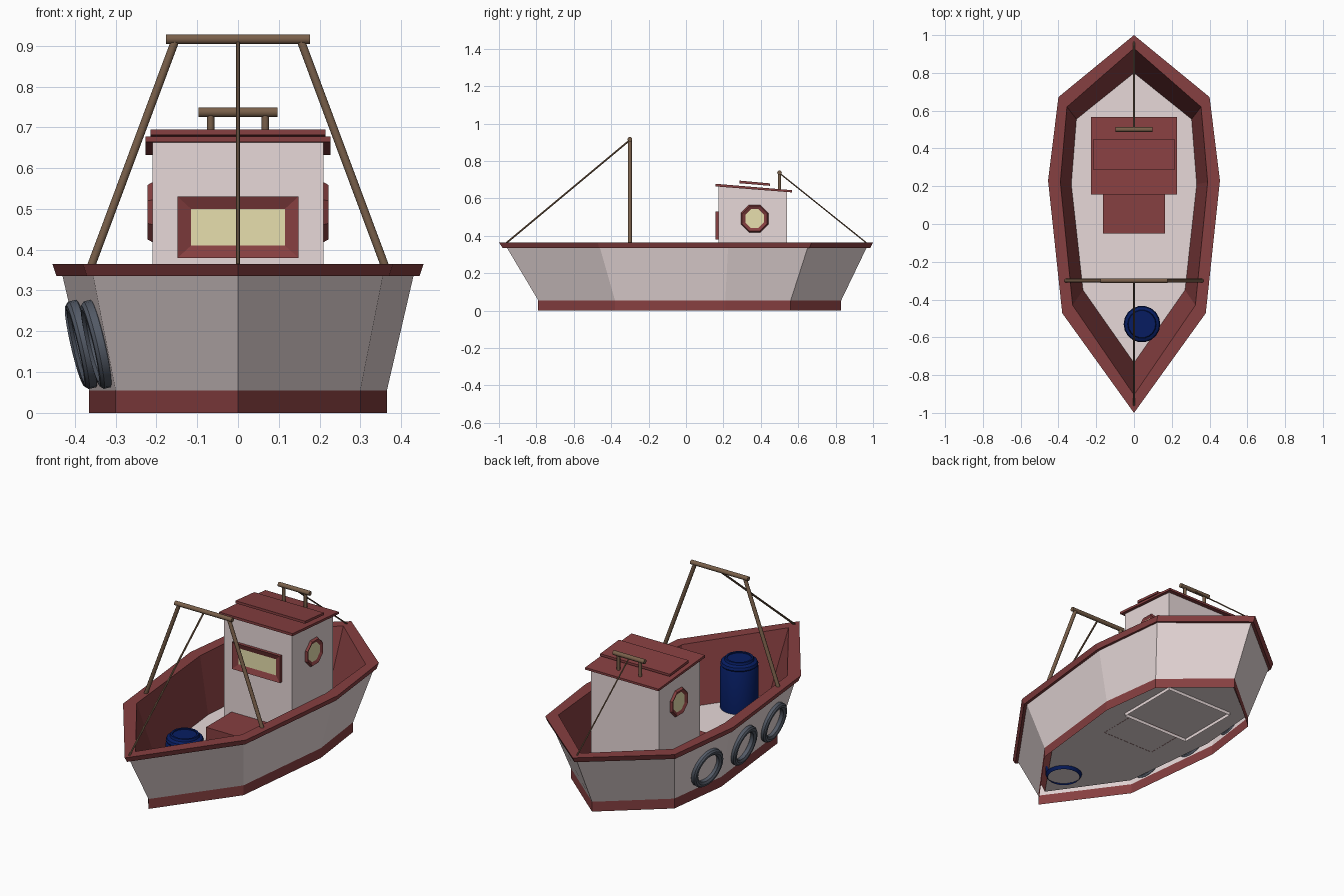
import bpy, bmesh, math
from mathutils import Vector, Matrix

if "Cube" in bpy.data.objects:
    bpy.data.objects.remove(bpy.data.objects["Cube"])


def material(name, rgb):
    m = bpy.data.materials.new(name)
    m.diffuse_color = (*rgb, 1)
    m.use_nodes = True
    m.node_tree.nodes["Principled BSDF"].inputs["Base Color"].default_value = m.diffuse_color
    return m


WHITE = material("pale paint", (0.80, 0.69, 0.69))
RED = material("dark red paint", (0.24, 0.05, 0.052))
WOOD = material("brown wood", (0.19, 0.115, 0.068))
BLUE = material("barrel blue", (0.002, 0.012, 0.12))
GREY = material("tyre grey", (0.085, 0.10, 0.13))
GLASS = material("yellow glass", (0.80, 0.74, 0.42))


def loft(name, rings, mats, bands=None, cap=None, first=None, closed=False,
         recalc=True, smooth=None):
    """Skin between rings; bands = material index per band, cap/first = end material."""
    bm = bmesh.new()
    vs = [[bm.verts.new(p) for p in r] for r in rings]
    n = len(rings[0])
    for i in range(len(rings) if closed else len(rings) - 1):
        a, b = vs[i], vs[(i + 1) % len(rings)]
        for k in range(n):
            f = bm.faces.new((a[k], b[k], b[(k + 1) % n], a[(k + 1) % n]))
            f.material_index = bands[i] if bands else 0
    if cap is not None:
        bm.faces.new(vs[-1][::-1]).material_index = cap
    if first is not None:
        bm.faces.new(vs[0]).material_index = first
    if recalc:
        bmesh.ops.recalc_face_normals(bm, faces=bm.faces)
    me = bpy.data.meshes.new(name)
    bm.to_mesh(me)
    bm.free()
    for m in mats:
        me.materials.append(m)
    ob = bpy.data.objects.new(name, me)
    bpy.context.collection.objects.link(ob)
    if smooth:
        bpy.ops.object.select_all(action='DESELECT')
        ob.select_set(True)
        bpy.context.view_layer.objects.active = ob
        bpy.ops.object.shade_smooth_by_angle(angle=math.radians(smooth))
    return ob


def circle(n, r, z=0, turn=0.0):
    return [Vector((r * math.cos(turn + 2 * math.pi * k / n),
                    r * math.sin(turn + 2 * math.pi * k / n), z)) for k in range(n)]


def rod(name, a, b, r, n=10):
    a, b = Vector(a), Vector(b)
    q = (b - a).to_track_quat('Z', 'Y')
    rings = [[p + q @ c for c in circle(n, r)] for p in (a, b)]
    return loft(name, rings, [WOOD], cap=0, first=0, smooth=50)


def prism(name, hx, y0, y1, low, high, mat, bottom=True):
    """Box whose bottom and top z are (front, back) pairs, so it can slope."""
    def ring(z):
        return [(-hx, y0, z[0]), (hx, y0, z[0]), (hx, y1, z[1]), (-hx, y1, z[1])]
    return loft(name, [ring(low), ring(high)], [mat], cap=0, first=0 if bottom else None)


# Hull: stacked outlines (z, bow tip, bow corner, middle corner, stern corner, stern tip)
sections = [
    (0.0, 0.83, .32, .56, .365, .21, .30, -.38, -0.79),
    (.055, 0.83, .32, .56, .365, .21, .30, -.38, -0.79),
    (.335, 0.965, .385, .65, .43, .225, .355, -.46, -0.957),
    (.335, 0.985, .395, .66, .445, .23, .37, -.465, -0.98),
    (.365, 1.0, .40, .672, .455, .23, .38, -.472, -1.0),
    (.365, 0.93, .355, .62, .39, .222, .325, -.43, -0.905),
    (.055, 0.80, .305, .555, .332, .21, .27, -.35, -0.735),
]
rings = []
for z, bow, x1, y1, x2, y2, x3, y3, stern in sections:
    half = [(x1, y1), (x2, y2), (x3, y3)]
    rings.append([(x, y, z) for x, y in
                  [(0, bow), *half, (0, stern), *[(-x, y) for x, y in half[::-1]]]])
loft("hull", rings, [WHITE, RED], bands=[1, 0, 1, 1, 1, 1], cap=0, recalc=False)

# Cabin, sloping roof boards and the low hatch in front of it
prism("cabin", 0.21, 0.175, 0.54, (.037, .037), (.665, .637), WHITE, bottom=False)
prism("roof", 0.227, 0.157, 0.566, (.664, .632), (.678, .644), RED)
prism("roof_top_board", 0.215, 0.285, 0.45, (.681, .667), (.695, .680), RED)
prism("hatch", 0.163, -0.05, 0.175, (.054, .054), (.13, .13), RED, bottom=False)


# Front window: raised frame sloping in to the glass
def rect(hx, z0, z1, y):
    return [(-hx, y, z0), (hx, y, z0), (hx, y, z1), (-hx, y, z1)]


loft("front_window", [rect(.148, .38, .53, .176), rect(.148, .38, .53, .158),
                      rect(.115, .41, .50, .170)], [RED, GLASS], bands=[0, 0], cap=1)

# Octagonal portholes on both sides
for side in (-1, 1):
    rings = [[(side * x, .367 + p.x, .492 + p.y) for p in circle(8, r, 0, math.pi / 8)]
             for x, r in ((.209, .080), (.222, .072), (.214, .054))]
    loft("porthole", rings, [RED, GLASS], bands=[0, 0], cap=1)

# Roof rail and bow rope
for side in (-1, 1):
    rod("roof_rail_post", (side * .067, .5, .63), (side * .067, .5, .735), .009)
rod("roof_rail_bar", (-.097, .5, .737), (.097, .5, .737), .0125)
rod("bow_rope", (0, .5, .735), (0, .965, .362), .004, 6)

# Gantry and stern rope
for side in (-1, 1):
    rod("gantry_leg", (side * .362, -.3, .355), (side * .153, -.3, .915), .0105)
rod("gantry_bar", (-.177, -.3, .916), (.177, -.3, .916), .0125)
rod("stern_rope", (0, -.3, .912), (0, -.96, .362), .0055, 6)

# Barrel with chamfered shoulders and a lid rim
profile = [(.085, .038), (.097, .055), (.097, .285), (.093, .292), (.097, .299),
           (.092, .313), (.076, .321), (.072, .333), (.062, .333), (.062, .327)]
barrel = loft("barrel", [circle(18, r, z) for r, z in profile], [BLUE], cap=0, smooth=30)
barrel.location = (.042, -.53, 0)

# Tyre fenders lying against the left side of the hull
tyre_profile = [(.078, -.010), (.090, -.018), (.102, -.017), (.110, -.009),
                (.110, .009), (.102, .017), (.090, .018), (.078, .010)]
lean = math.atan2(.065, .28)
for x, y, yaw in ((-.383, .36, -6), (-.381, .035, 4), (-.345, -.28, 5)):
    tyre = loft("tyre_fender", [circle(24, r, z) for r, z in tyre_profile], [GREY],
                closed=True, smooth=35)
    tyre.matrix_world = (Matrix.Translation((x, y, .168))
                         @ Matrix.Rotation(math.radians(yaw), 4, 'Z')
                         @ Matrix.Rotation(-math.pi / 2 - lean, 4, 'Y'))
